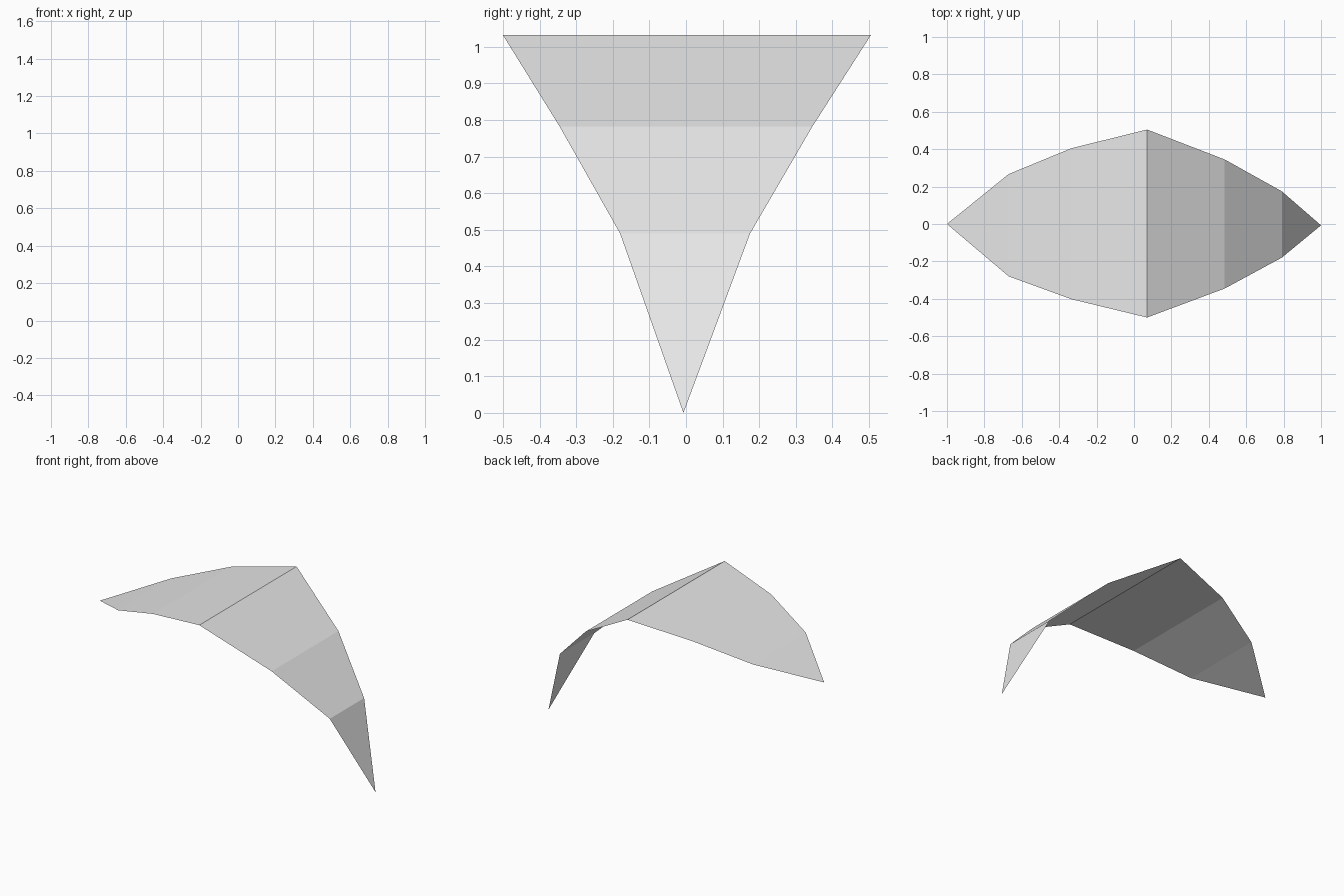
import bpy
import bmesh

cube = bpy.data.objects.get("Cube")
if cube:
    bpy.data.objects.remove(cube, do_unlink=True)

# Plain pale grey material
grey = bpy.data.materials.new("pale_grey")
grey.use_nodes = True
colour = (0.8, 0.8, 0.8, 1.0)
grey.diffuse_color = colour
grey.node_tree.nodes["Principled BSDF"].inputs["Base Color"].default_value = colour

# Cross ribs of the leaf: x, z, back edge y, front edge y
RIBS = [
    (-0.67, 0.847, 0.267, -0.28),
    (-0.335, 0.96, 0.405, -0.402),
    (0.07, 1.032, 0.505, -0.50),
    (0.485, 0.782, 0.345, -0.345),
    (0.79, 0.49, 0.175, -0.18),
]
BASE_TIP = (-1.0, 0.0, 0.715)
DROOP_TIP = (1.0, -0.007, 0.0)

# Bent leaf blade: a strip of flat panels closed by a triangle at each tip
bm = bmesh.new()
pairs = [(bm.verts.new((x, front, z)), bm.verts.new((x, back, z)))
         for x, z, back, front in RIBS]
base, droop = bm.verts.new(BASE_TIP), bm.verts.new(DROOP_TIP)
bm.faces.new((base, *pairs[0]))
for (f0, b0), (f1, b1) in zip(pairs, pairs[1:]):
    bm.faces.new((f0, f1, b1, b0))
bm.faces.new((pairs[-1][0], droop, pairs[-1][1]))
for face in bm.faces:
    face.normal_update()
    if face.normal.z < 0:
        face.normal_flip()

mesh = bpy.data.meshes.new("leaf_blade")
bm.to_mesh(mesh)
bm.free()
mesh.materials.append(grey)
leaf = bpy.data.objects.new("leaf_blade", mesh)
bpy.context.collection.objects.link(leaf)
